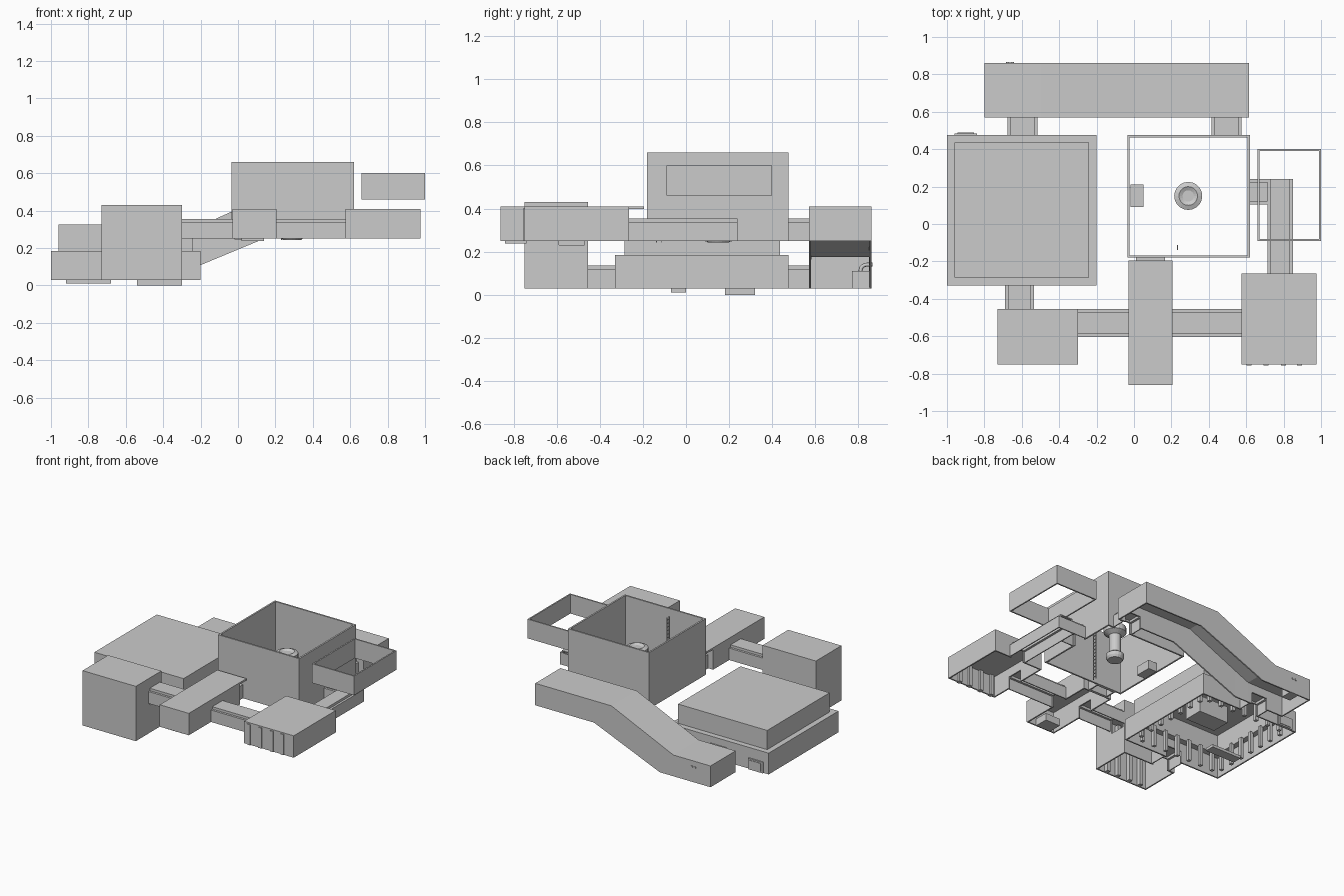
import bpy, bmesh, math
from mathutils import Vector

if "Cube" in bpy.data.objects:
    bpy.data.objects.remove(bpy.data.objects["Cube"])

T = 0.01  # wall thickness


def add_object(name, bm, wall=0):
    me = bpy.data.meshes.new(name)
    bm.to_mesh(me)
    bm.free()
    ob = bpy.data.objects.new(name, me)
    bpy.context.collection.objects.link(ob)
    if wall:
        m = ob.modifiers.new("walls", 'SOLIDIFY')
        m.thickness, m.offset, m.use_even_offset = wall, -1, True
    return ob


def box(name, x0, x1, y0, y1, z0, z1, drop=(), wall=0):
    """Axis-aligned box; 'drop' lists the outward directions left open."""
    bm = bmesh.new()
    bmesh.ops.create_cube(bm, size=1)
    for v in bm.verts:
        v.co = Vector(((x0 + x1) / 2 + v.co.x * (x1 - x0),
                       (y0 + y1) / 2 + v.co.y * (y1 - y0),
                       (z0 + z1) / 2 + v.co.z * (z1 - z0)))
    bm.normal_update()
    gone = [f for f in bm.faces if any(f.normal.dot(Vector(d)) > 0.9 for d in drop)]
    bmesh.ops.delete(bm, geom=gone, context='FACES')
    return add_object(name, bm, wall)


DOWN, UP = (0, 0, -1), (0, 0, 1)


def room(name, *b):
    return box(name, *b, drop=[DOWN], wall=T)


def cut(ob, name, *b):
    c = box(name + "_cutter", *b)
    c.hide_render = True
    c.hide_viewport = True
    m = ob.modifiers.new(name, 'BOOLEAN')
    m.operation, m.object, m.solver = 'DIFFERENCE', c, 'EXACT'


def passage(name, x0, x1, y0, y1, z0, axis, rooms=()):
    """Open-ended stepped passage, with doorways cut in the joined rooms."""
    lo, hi = (x0, x1) if axis == 'x' else (y0, y1)
    a, b = (y0, y1) if axis == 'x' else (x0, x1)
    h, s = 0.105, 0.016
    prof = [(a, z0), (a, z0 + h - .018), (a + s, z0 + h - .018), (a + s, z0 + h),
            (b - s, z0 + h), (b - s, z0 + h - .018), (b, z0 + h - .018), (b, z0)]
    bm = bmesh.new()
    ends = [[bm.verts.new((e, p, z) if axis == 'x' else (p, e, z)) for p, z in prof]
            for e in (lo, hi)]
    for i in range(len(prof) - 1):
        q = [ends[0][i], ends[1][i], ends[1][i + 1], ends[0][i + 1]]
        bm.faces.new(q if axis == 'x' else q[::-1])
    add_object(name, bm, T * .7)
    e = .04
    for r in rooms:
        d = (x0 - e, x1 + e, y0 + s, y1 - s) if axis == 'x' else (x0 + s, x1 - s, y0 - e, y1 + e)
        cut(r, name + "_door", *d, z0 - .02, z0 + h - .02)


# Great hall with raised roof tier
hall = room("great_hall", -1, -.2, -.33, .475, .03, .185)
cut(hall, "roof_well", -.95, -.25, -.275, .425, .16, .25)
room("great_hall_roof", -.96, -.24, -.285, .435, .18, .325)
box("hall_block", -.54, -.30, .18, .32, 0, .12)
box("hall_plate", -.92, -.68, -.07, 0, .01, .03)
for i in range(7):
    t = -.3 + i * .1
    for s in (-1, 1):
        box("hall_pillar", -.6 + t - .012, -.6 + t + .012,
            .075 + s * .345 - .012, .075 + s * .345 + .012, .03, .185)
        box("hall_pillar", -.6 + s * .345 - .012, -.6 + s * .345 + .012,
            .075 + t - .012, .075 + t + .012, .03, .185)
box("hall_back_hatch", -.96, -.84, .47, .485, .03, .11)
box("hall_back_hatch_panel", -.945, -.855, .48, .489, .04, .10)

# Other rooms
front_left = room("front_left_room", -.73, -.30, -.75, -.455, .03, .43)
middle = room("middle_room", -.03, .205, -.86, -.27, .25, .41)
box("middle_room_canopy", -.03, .205, -.27, -.195, .397, .41)
right = room("front_right_room", .575, .975, -.75, -.265, .25, .41)
arena = box("open_arena_walls", -.035, .62, -.18, .475, .25, .66, drop=[UP, DOWN], wall=.012)
box("upper_frame_walls", .66, 1, -.09, .4, .46, .6, drop=[UP, DOWN], wall=T)
box("middle_room_block", .02, .14, -.84, -.74, .238, .29)
room("arena_entry", .01, .165, -.27, -.18, .25, .35)

# Sloping back corridor: extruded profile, open underneath
top = [(.615, .41), (0, .41), (-.5, .185), (-.8, .185)]
low = [(-.8, .03), (-.39, .03), (.14, .25), (.615, .25)]
xs = [.615, .14, 0, -.39, -.5, -.8]


def height(line, x):
    pts = sorted(line)
    for (xa, za), (xb, zb) in zip(pts, pts[1:]):
        if xa <= x <= xb:
            return za + (zb - za) * (x - xa) / (xb - xa)


bm = bmesh.new()
rings = [[bm.verts.new((x, y, height(l, x))) for y, l in
          ((.57, low), (.57, top), (.86, top), (.86, low))] for x in xs]
for r0, r1 in zip(rings, rings[1:]):
    for i in range(3):
        bm.faces.new((r0[i], r0[i + 1], r1[i + 1], r1[i]))
bm.faces.new(rings[0][::-1])
bm.faces.new(rings[-1])
bmesh.ops.recalc_face_normals(bm, faces=bm.faces)
bm.normal_update()
if sum(f.normal.z for f in bm.faces) < 0:
    bmesh.ops.reverse_faces(bm, faces=bm.faces)
slope = add_object("sloping_back_corridor", bm, T)

# Passages between rooms
passage("hall_front_passage", -.69, -.535, -.455, -.33, .03, 'y', (front_left, hall))
passage("hall_back_passage", -.675, -.515, .475, .57, .03, 'y', (hall, slope))
passage("arena_back_passage", .415, .575, .475, .57, .25, 'y', (arena, slope))
passage("front_passage_left", -.3, -.03, -.605, -.455, .25, 'x', (front_left, middle))
passage("front_passage_right", .205, .575, -.605, -.455, .25, 'x', (middle, right))
passage("side_passage_long", .715, .85, -.265, .24, .25, 'y', (right,))
passage("side_passage_short", .62, .715, .105, .24, .25, 'x', (arena,))
box("side_passage_end", .715, .85, .232, .24, .25, .337)

# Wall fins of the two front rooms
for x in (.615, .705, .80, .885):
    box("front_right_fin", x - .013, x + .013, -.757, -.725, .25, .40)
for x in (-.66, -.57, -.47, -.38):
    box("front_left_pillar", x - .013, x + .013, -.742, -.71, .03, .41)

# Arena column (turned profile)
prof = [(0, .243), (.05, .243), (.06, .26), (.06, .285), (.04, .30), (.04, .43),
        (.075, .45), (.075, .49), (.05, .50), (.03, .49), (0, .49)]
bm = bmesh.new()
vs = [bm.verts.new((r, 0, z)) for r, z in prof]
es = [bm.edges.new(p) for p in zip(vs, vs[1:])]
bmesh.ops.spin(bm, geom=vs + es, axis=(0, 0, 1), cent=(0, 0, 0), angle=math.tau, steps=20)
bmesh.ops.remove_doubles(bm, verts=bm.verts, dist=1e-4)
bmesh.ops.recalc_face_normals(bm, faces=bm.faces)
add_object("arena_column", bm).location = (.29, .15, 0)

# Arena ladder and block
for y in (-.137, -.115):
    box("ladder_rail", .231, .236, y - .002, y + .002, .243, .62)
for i in range(14):
    box("ladder_rung", .231, .236, -.137, -.115, .26 + i * .026, .265 + i * .026)
box("arena_wall_block", -.02, .05, .09, .21, .245, .31)

# Twin bent pipes at the low end of the corridor
box("pipe_cabinet", -.70, -.63, .77, .85, .03, .11)
for x in (-.675, -.65):
    cu = bpy.data.curves.new("bent_pipe", 'CURVE')
    cu.dimensions, cu.bevel_depth, cu.bevel_resolution = '3D', .009, 2
    cu.use_fill_caps = True
    sp = cu.splines.new('POLY')
    arc = [(.81 + .03 * (1 - math.cos(a)), .115 + .025 * math.sin(a))
           for a in (0, .4, .8, 1.2, math.pi / 2)]
    path = [(.81, .10)] + arc + [(.866, .14)]
    sp.points.add(len(path) - 1)
    for p, (y, z) in zip(sp.points, path):
        p.co = (x, y, z, 1)
    bpy.context.collection.objects.link(bpy.data.objects.new("bent_pipe", cu))
